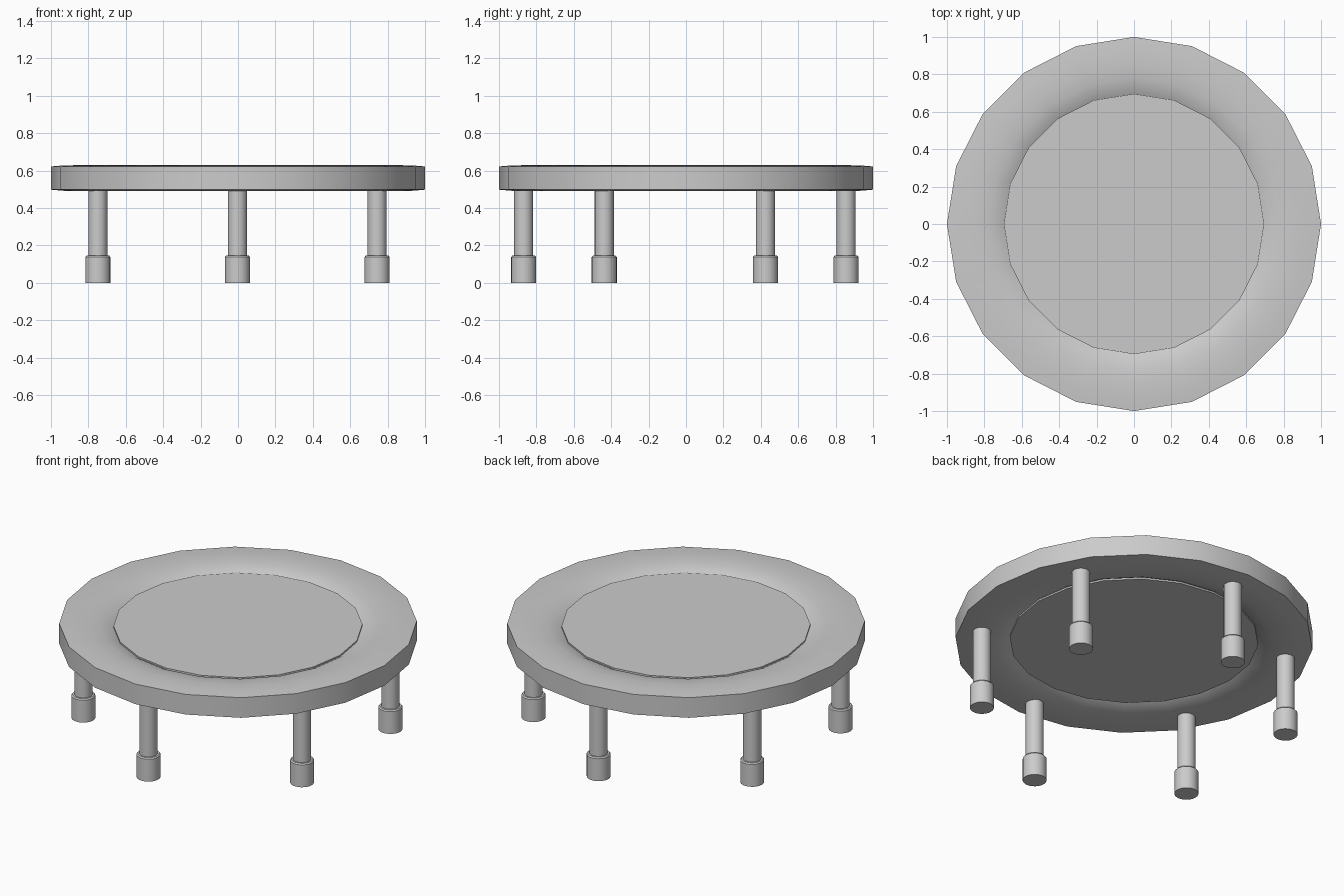
import bpy, bmesh
from math import sin, cos, pi, radians

if "Cube" in bpy.data.objects:
    bpy.data.objects.remove(bpy.data.objects["Cube"])


def lathe(name, profile, sides, center=(0, 0), closed=False):
    """Revolve (radius, z) points about a vertical axis; open profiles get capped."""
    bm = bmesh.new()
    rings = [[bm.verts.new((center[0] + r * cos(2 * pi * i / sides),
                            center[1] + r * sin(2 * pi * i / sides), z))
              for i in range(sides)] for r, z in profile]
    pairs = list(zip(rings, rings[1:]))
    if closed:
        pairs.append((rings[-1], rings[0]))
    else:
        bm.faces.new(rings[0])
        bm.faces.new(rings[-1])
    for a, b in pairs:
        for i in range(sides):
            j = (i + 1) % sides
            bm.faces.new((a[i], a[j], b[j], b[i]))
    bmesh.ops.recalc_face_normals(bm, faces=bm.faces)
    mesh = bpy.data.meshes.new(name)
    bm.to_mesh(mesh)
    bm.free()
    obj = bpy.data.objects.new(name, mesh)
    bpy.context.collection.objects.link(obj)
    bpy.ops.object.select_all(action='DESELECT')
    obj.select_set(True)
    bpy.context.view_layer.objects.active = obj
    bpy.ops.object.shade_smooth_by_angle(angle=radians(35))
    return obj


# Padded rim: upper half of the section, mirrored about its mid height
MID = 0.56
upper = [(1.0, 0.062), (0.93, 0.068), (0.85, 0.069), (0.78, 0.063),
         (0.725, 0.05), (0.69, 0.032)]
section = [(r, MID + h) for r, h in upper]
section += [(r, MID - h) for r, h in reversed(upper)]
lathe("padded_rim", section, 20, closed=True)

# Jumping mat
lathe("jumping_mat", [(0.696, 0.515), (0.696, 0.604)], 20)

# Six legs with rubber feet
for k in range(6):
    a = radians(30 + 60 * k)
    c = (0.862 * cos(a) - 0.003, 0.862 * sin(a) - 0.006)
    lathe(f"leg_{k + 1}", [(0.051, 0.05), (0.051, 0.51)], 24, c)
    lathe(f"foot_{k + 1}", [(0.067, 0.0), (0.067, 0.138), (0.061, 0.145)], 24, c)
